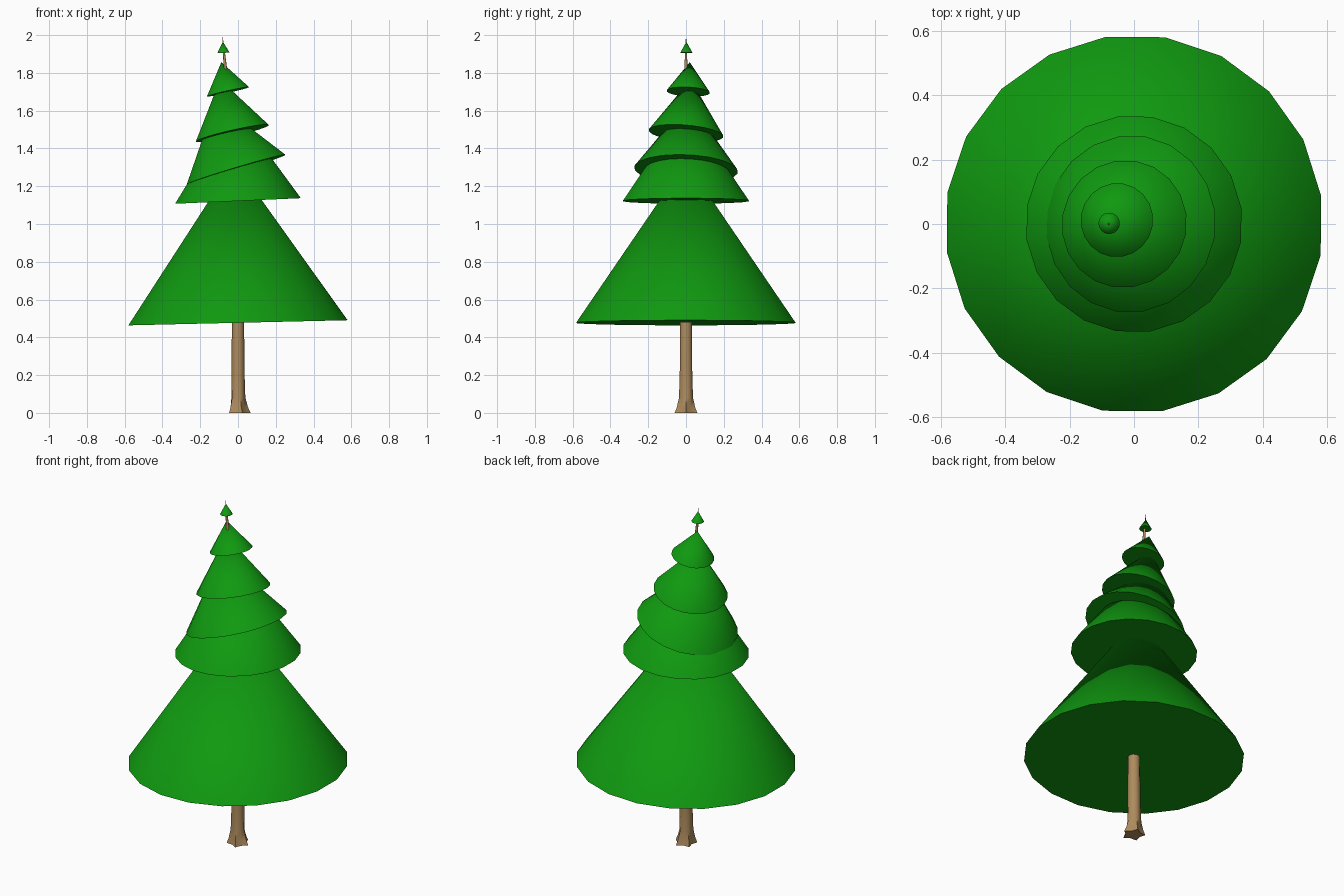
import bpy, bmesh, math
from mathutils import Vector, Matrix

if "Cube" in bpy.data.objects:
    bpy.data.objects.remove(bpy.data.objects["Cube"])


def material(name, color):
    m = bpy.data.materials.new(name)
    m.diffuse_color = color
    m.use_nodes = True
    m.node_tree.nodes["Principled BSDF"].inputs["Base Color"].default_value = m.diffuse_color
    return m


GREEN = material("needles", (0.005, 0.32, 0.005, 1))
BROWN = material("bark", (0.42, 0.26, 0.11, 1))


def finish(name, bm, mat, angle):
    bmesh.ops.recalc_face_normals(bm, faces=bm.faces)
    me = bpy.data.meshes.new(name)
    bm.to_mesh(me)
    bm.free()
    me.materials.append(mat)
    ob = bpy.data.objects.new(name, me)
    bpy.context.collection.objects.link(ob)
    bpy.ops.object.select_all(action='DESELECT')
    ob.select_set(True)
    bpy.context.view_layer.objects.active = ob
    bpy.ops.object.shade_smooth_by_angle(angle=math.radians(angle))


def tier(name, base, apex, radius, sides=20):
    """Closed cone whose axis runs from base centre to apex."""
    base, apex = Vector(base), Vector(apex)
    axis = apex - base
    bm = bmesh.new()
    turn = Vector((0, 0, 1)).rotation_difference(axis).to_matrix().to_4x4()
    ring = []
    for i in range(sides):
        a = math.radians(8.5) + math.tau * i / sides
        p = Vector((radius * math.cos(a), radius * math.sin(a), 0))
        ring.append(bm.verts.new(base + turn @ p))
    tip = bm.verts.new(apex)
    bm.faces.new(ring[::-1])
    for i in range(sides):
        bm.faces.new((ring[i], ring[(i + 1) % sides], tip))
    finish(name, bm, GREEN, 40)


# Foliage tiers, increasingly leaning: base centre, apex, radius
TIERS = [
    ((0, 0, 0.477), (-0.02, 0, 1.33), 0.587),
    ((0, 0, 1.122), (-0.022, 0, 1.62), 0.337),
    ((-0.01, 0, 1.288), (-0.119, 0.015, 1.65), 0.275),
    ((-0.03, 0, 1.48), (-0.095, 0.025, 1.765), 0.199),
    ((-0.053, 0.012, 1.70), (-0.088, 0.02, 1.857), 0.115),
    ((-0.077, 0.002, 1.906), (-0.080, 0.002, 1.965), 0.033),
]
for n, t in enumerate(TIERS, 1):
    tier(f"foliage_tier_{n}", *t)

# Trunk: lofted rings (x, z, radius, root lobe depth), flared roots, thin tip
RINGS = [(0.004, 0, 0.052, 0.011), (0.002, 0.03, 0.044, 0.007),
         (0, 0.08, 0.037, 0.002), (0, 0.2, 0.035, 0), (0, 0.5, 0.032, 0),
         (-0.02, 1.1, 0.025, 0), (-0.055, 1.65, 0.015, 0),
         (-0.068, 1.84, 0.008, 0), (-0.077, 1.93, 0.005, 0)]
bm = bmesh.new()
N = 10
loops = []
for x, z, r, lobe in RINGS:
    loop = []
    for i in range(N):
        a = math.tau * i / N
        rr = r + (lobe if i % 2 == 0 else -lobe)
        loop.append(bm.verts.new((x + rr * math.cos(a), rr * math.sin(a), z)))
    loops.append(loop)
for lo, hi in zip(loops, loops[1:]):
    for i in range(N):
        j = (i + 1) % N
        bm.faces.new((lo[i], lo[j], hi[j], hi[i]))
bm.faces.new(loops[0][::-1])
tip = bm.verts.new((-0.082, 0, 2.0))
for i in range(N):
    bm.faces.new((loops[-1][i], loops[-1][(i + 1) % N], tip))
finish("trunk", bm, BROWN, 50)
